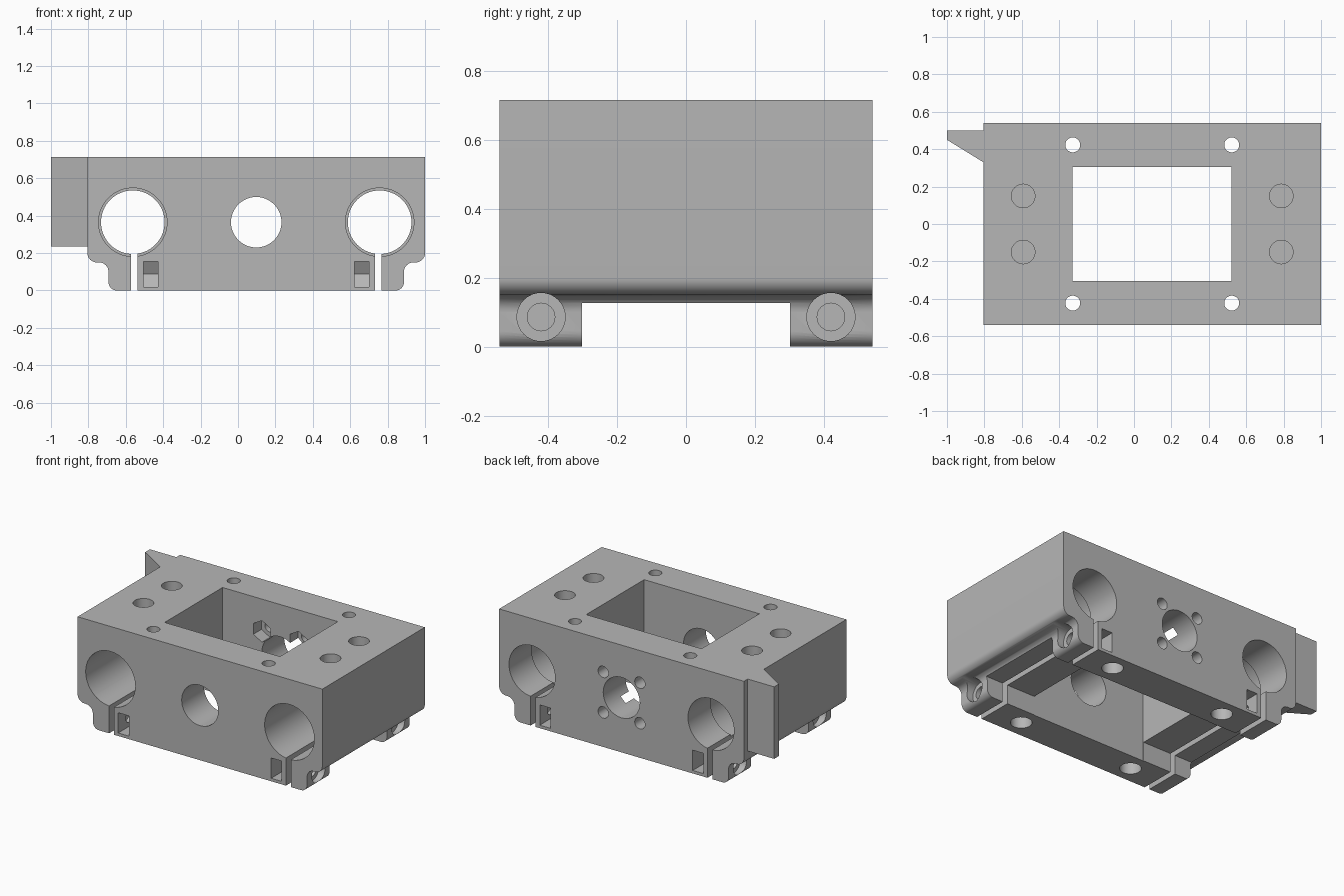
import bpy, bmesh, math
from mathutils import Matrix, Vector

cube = bpy.data.objects.get("Cube")
if cube:
    bpy.data.objects.remove(cube, do_unlink=True)

grey = bpy.data.materials.new("plain_grey")
grey.use_nodes = True
grey.diffuse_color = (0.47, 0.47, 0.47, 1)
grey.node_tree.nodes["Principled BSDF"].inputs["Base Color"].default_value = (0.47, 0.47, 0.47, 1)

CX = 0.0975      # middle of the block
HALF = 0.9025    # half its width
DEPTH = 0.54     # half its depth
TOP = 0.715
BORE_Z = 0.365
cutters = []


def finish(name, bm):
    bmesh.ops.recalc_face_normals(bm, faces=bm.faces)
    mesh = bpy.data.meshes.new(name)
    bm.to_mesh(mesh)
    bm.free()
    mesh.materials.append(grey)
    obj = bpy.data.objects.new(name, mesh)
    bpy.context.collection.objects.link(obj)
    return obj


def prism(name, points, axis, lo, hi):
    """Extrude a 2D outline along an axis."""
    place = {"X": lambda u, v: (lo, u, v),
             "Y": lambda u, v: (u, lo, v),
             "Z": lambda u, v: (u, v, lo)}[axis]
    bm = bmesh.new()
    face = bm.faces.new([bm.verts.new(place(u, v)) for u, v in points])
    ext = bmesh.ops.extrude_face_region(bm, geom=[face])
    move = Vector([hi - lo if a == axis else 0 for a in "XYZ"])
    bmesh.ops.translate(bm, vec=move, verts=[g for g in ext["geom"] if isinstance(g, bmesh.types.BMVert)])
    return finish(name, bm)


def rect(u0, u1, v0, v1):
    return [(u0, v0), (u1, v0), (u1, v1), (u0, v1)]


def cut_prism(points, axis, lo, hi):
    cutters.append(prism("cutter", points, axis, lo, hi))


def cut_hole(axis, centre, radius, lo, hi, sides=48):
    """Round or polygonal hole; centre holds the two other coordinates."""
    mid = list(centre)
    mid.insert("XYZ".index(axis), (lo + hi) / 2)
    turn = {"X": Matrix.Rotation(math.pi / 2, 4, "Y"),
            "Y": Matrix.Rotation(math.pi / 2, 4, "X"),
            "Z": Matrix()}[axis]
    bm = bmesh.new()
    bmesh.ops.create_cone(bm, cap_ends=True, segments=sides, radius1=radius, radius2=radius,
                          depth=abs(hi - lo), matrix=Matrix.Translation(mid) @ turn)
    cutters.append(finish("cutter", bm))


def arc(u, v, r, start, end, steps=8):
    angles = [math.radians(start + (end - start) * i / steps) for i in range(steps + 1)]
    return [(u + r * math.cos(a), v + r * math.sin(a)) for a in angles]


# Block outline with rounded shoulders and clamp feet
side = [(HALF, TOP)]
side += arc(HALF - 0.05, 0.20, 0.05, 0, -90)
side += arc(0.84, 0.10, 0.05, 90, 180)
side += arc(0.745, 0.045, 0.045, 0, -90)
outline = [(CX + u, v) for u, v in side] + [(CX - u, v) for u, v in reversed(side)]
block = prism("carriage_block", outline, "Y", -DEPTH, DEPTH)

# Wedge fin on the right side
prism("side_fin", [(-1, 0.45), (-1, 0.5), (CX - HALF, 0.5), (CX - HALF, 0.33)], "Z", 0.235, TOP)

# Central window and the gap between the feet
cut_prism(rect(CX - 0.425, CX + 0.425, -0.305, 0.305), "Z", -0.1, 0.9)
cut_prism(rect(-0.302, 0.302, -0.1, 0.127), "X", -1.2, 1.2)

# Central bore through front and back walls
cut_hole("Y", (CX, BORE_Z), 0.135, -0.7, 0.7)

for s in (-1, 1):
    # Bearing bore, narrower at the back, with its clamp slit
    bore = (CX + s * 0.66, BORE_Z)
    cut_hole("Y", bore, 0.17, -0.7, 0.7, 64)
    cut_hole("Y", bore, 0.183, -0.7, 0.3, 64)
    slit = CX + s * 0.652
    cut_prism(rect(slit - 0.018, slit + 0.018, -0.1, 0.3), "Y", -0.7, 0.7)

    for t in (-1, 1):
        # Blind holes and corner bolt holes from the top
        cut_hole("Z", (CX + s * 0.69, t * 0.15), 0.063, 0.59, 0.8, 32)
        cut_hole("Z", (CX + s * 0.425, t * 0.423), 0.04, -0.1, 0.8, 32)
        cut_hole("Z", (CX + s * 0.425, t * 0.423), 0.065, -0.1, 0.12, 32)

        # Motor screw holes in the back wall with inner nut pockets
        screw = (CX + s * 0.135, BORE_Z + t * 0.135)
        cut_hole("Y", screw, 0.038, 0.2, 0.7, 32)
        cut_hole("Y", screw, 0.072, 0.2, 0.39, 6)

        # Clamp screw, its head recess and its pointed nut slot
        clamp = (t * 0.42, 0.086)
        cut_hole("X", clamp, 0.04, CX + s * 0.54, CX + s * 0.95, 32)
        cut_hole("X", clamp, 0.07, CX + s * 0.745, CX + s * 0.95, 32)
        slot = [(t * 0.6, 0.02), (t * 0.38, 0.02), (t * 0.34, 0.087),
                (t * 0.38, 0.155), (t * 0.6, 0.155)]
        cut_prism(slot, "X", CX + s * 0.525, CX + s * 0.603)

# Apply every cut to the block
for c in cutters:
    c.hide_render = True
    mod = block.modifiers.new("cut", "BOOLEAN")
    mod.operation = "DIFFERENCE"
    mod.solver = "EXACT"
    mod.object = c
graph = bpy.context.evaluated_depsgraph_get()
result = bpy.data.meshes.new_from_object(block.evaluated_get(graph))
block.modifiers.clear()
block.data = result
result.materials.clear()
result.materials.append(grey)
for c in cutters:
    bpy.data.objects.remove(c, do_unlink=True)

# Smooth the bores, keep the edges sharp
bpy.ops.object.select_all(action="DESELECT")
block.select_set(True)
bpy.context.view_layer.objects.active = block
bpy.ops.object.shade_smooth_by_angle(angle=math.radians(30))
